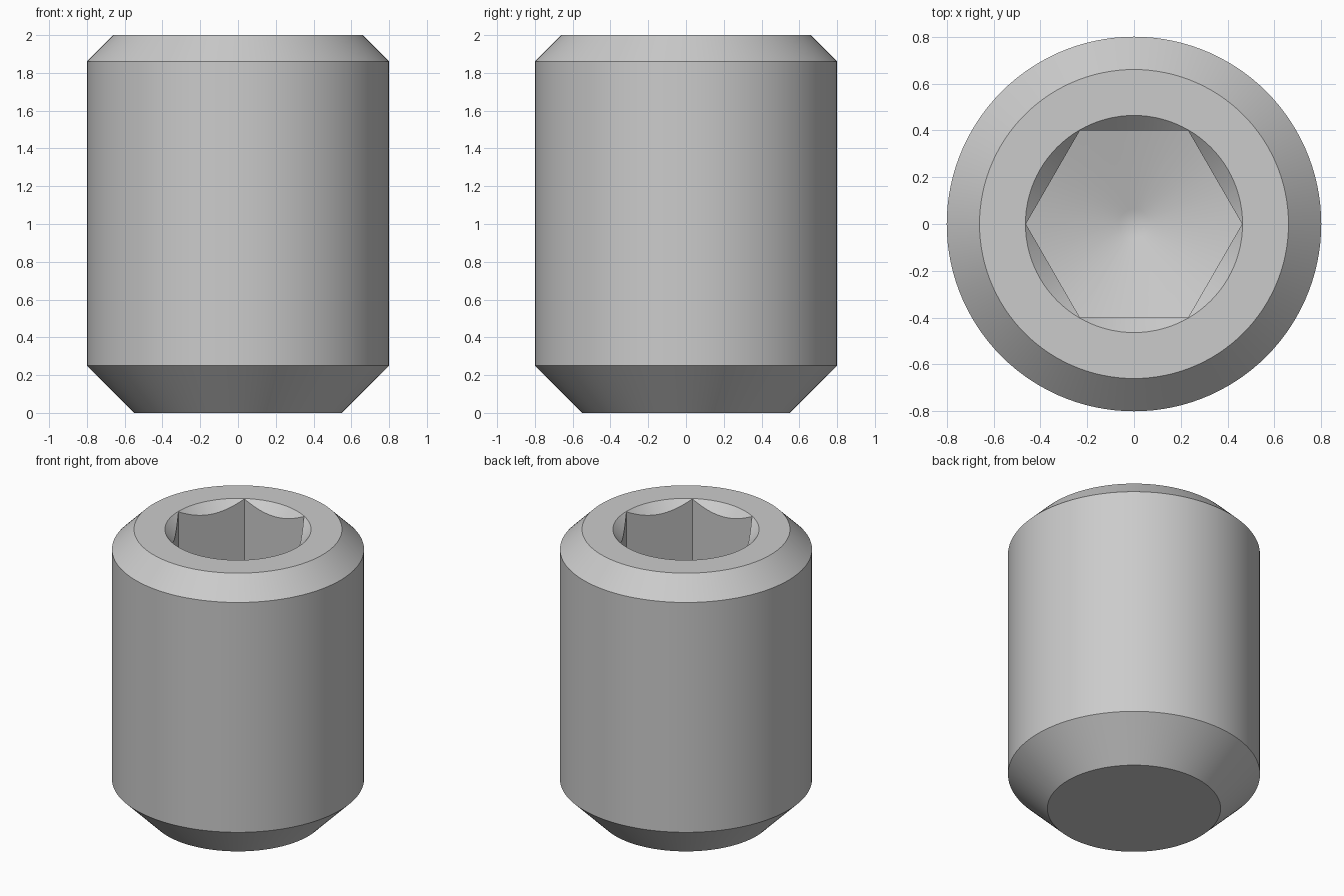
import bpy
import bmesh
import math

old = bpy.data.objects.get("Cube")
if old:
    bpy.data.objects.remove(old, do_unlink=True)

STEEL = (0.6, 0.6, 0.6, 1.0)
steel = bpy.data.materials.new("steel_grey")
steel.use_nodes = True
steel.diffuse_color = STEEL
steel.node_tree.nodes["Principled BSDF"].inputs["Base Color"].default_value = STEEL

HEIGHT = 2.0
HEX_R = 0.8 / math.sqrt(3)      # socket corner radius for 0.8 across flats


def lathe(name, profile, sides):
    """Revolve (radius, z) points, which start and end on the axis."""
    bm = bmesh.new()
    verts = [bm.verts.new((r, 0, z)) for r, z in profile]
    edges = [bm.edges.new(pair) for pair in zip(verts, verts[1:])]
    bmesh.ops.spin(bm, geom=verts + edges, axis=(0, 0, 1), cent=(0, 0, 0),
                   angle=math.tau, steps=sides, use_merge=True)
    bmesh.ops.remove_doubles(bm, verts=bm.verts, dist=1e-5)
    bmesh.ops.recalc_face_normals(bm, faces=bm.faces)
    mesh = bpy.data.meshes.new(name)
    bm.to_mesh(mesh)
    bm.free()
    obj = bpy.data.objects.new(name, mesh)
    bpy.context.collection.objects.link(obj)
    mesh.materials.append(steel)
    return obj


def cut(target, tool, operation):
    """Apply a boolean and discard the tool."""
    tool.hide_render = True
    bpy.context.view_layer.objects.active = target
    mod = target.modifiers.new("cut", "BOOLEAN")
    mod.operation = operation
    mod.solver = "EXACT"
    mod.object = tool
    bpy.ops.object.modifier_apply(modifier=mod.name)
    bpy.data.objects.remove(tool, do_unlink=True)


# Cylindrical body with a chamfered top and a flat, tapered point
body = lathe("set_screw_body", [(0, 0), (0.55, 0), (0.8, 0.25), (0.8, 1.86),
                                (0.66, HEIGHT), (0, HEIGHT)], 120)

# Drill shape: shallow cone with a small rounded tip
slope = 0.289
apex = 0.933
tip_r = 0.231
beta = math.atan(slope)
centre = apex + tip_r / math.cos(beta)
tip = [(tip_r * math.sin(beta * i / 4), centre - tip_r * math.cos(beta * i / 4))
       for i in range(5)]
drill = lathe("drill_cutter", tip + [(0.6, apex + slope * 0.6), (0.6, 2.3), (0, 2.3)], 96)

# Hexagonal socket ending on the drill cone
socket = lathe("hex_cutter", [(0, 0.5), (HEX_R, 0.5), (HEX_R, 2.2), (0, 2.2)], 6)
cut(socket, drill, "INTERSECT")
cut(body, socket, "DIFFERENCE")

# Countersink around the socket mouth
rim = HEX_R + 0.002
sink = lathe("countersink_cutter", [(0, HEIGHT - rim), (rim + 0.1, HEIGHT + 0.1),
                                    (0, HEIGHT + 0.1)], 96)
cut(body, sink, "DIFFERENCE")

bpy.ops.object.select_all(action="DESELECT")
body.select_set(True)
bpy.context.view_layer.objects.active = body
bpy.ops.object.shade_smooth_by_angle(angle=math.radians(25))
